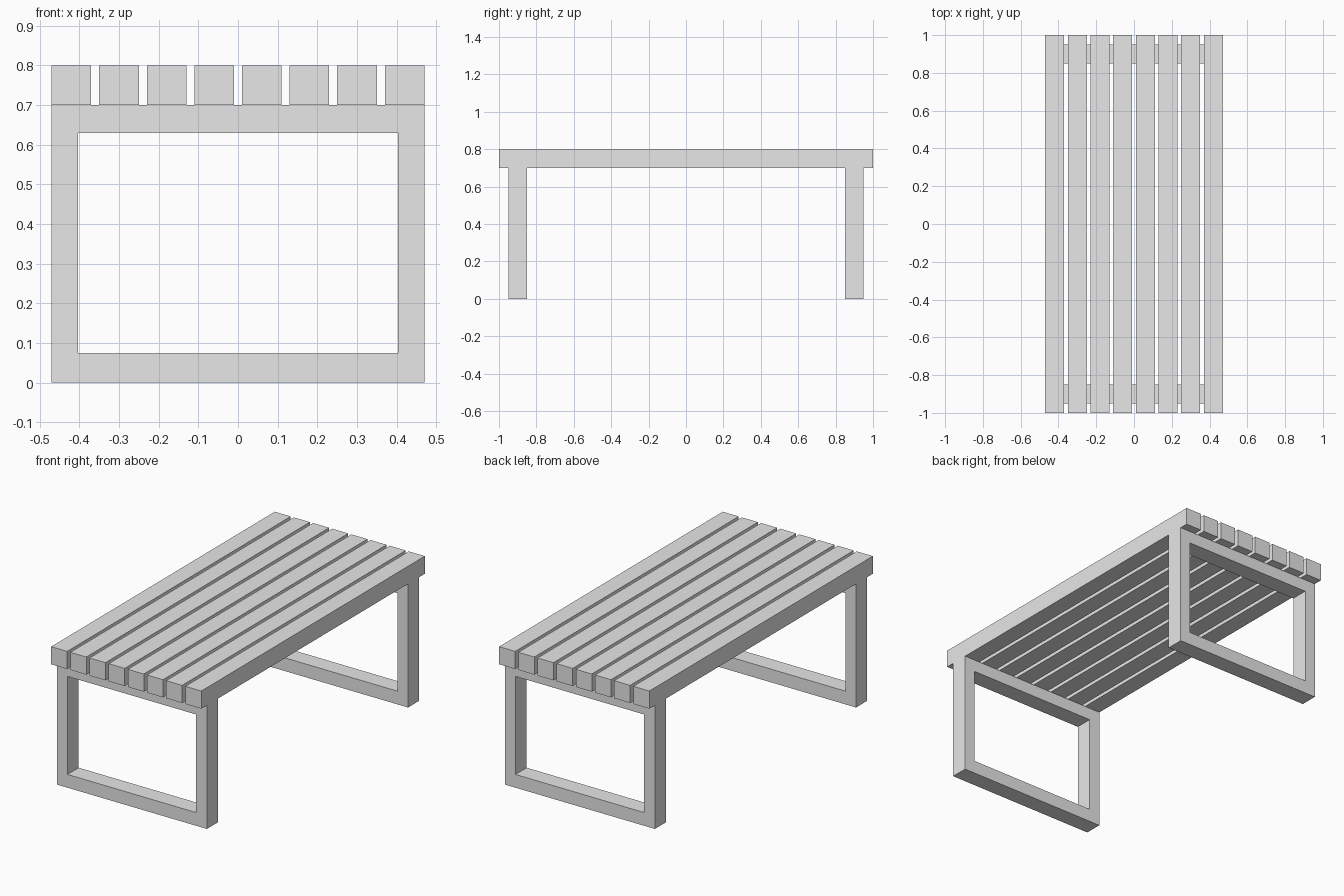
import bpy
import bmesh
from mathutils import Vector

cube = bpy.data.objects.get("Cube")
if cube:
    bpy.data.objects.remove(cube, do_unlink=True)

# Single grey finish
grey = bpy.data.materials.new("plain_grey")
grey.use_nodes = True
grey.diffuse_color = (0.8, 0.8, 0.8, 1)
grey.node_tree.nodes["Principled BSDF"].inputs["Base Color"].default_value = (0.8, 0.8, 0.8, 1)


def add_object(name, bm):
    bmesh.ops.recalc_face_normals(bm, faces=bm.faces[:])
    mesh = bpy.data.meshes.new(name)
    bm.to_mesh(mesh)
    bm.free()
    mesh.materials.append(grey)
    obj = bpy.data.objects.new(name, mesh)
    bpy.context.scene.collection.objects.link(obj)
    return obj


def slat(name, x, width, length, bottom, top):
    bm = bmesh.new()
    bmesh.ops.create_cube(bm, size=1)
    bmesh.ops.scale(bm, vec=(width, length, top - bottom), verts=bm.verts)
    bmesh.ops.translate(bm, vec=(x, 0, (bottom + top) / 2), verts=bm.verts)
    add_object(name, bm)


def leg_frame(name, y, depth):
    """Rectangular ring with an open middle, extruded along y."""
    bm = bmesh.new()

    def ring(half_width, low, high):
        corners = ((-half_width, low), (half_width, low), (half_width, high), (-half_width, high))
        return [bm.verts.new((x, y - depth / 2, z)) for x, z in corners]

    outer = ring(0.47, 0, 0.7)
    inner = ring(0.403, 0.075, 0.63)
    for i in range(4):
        j = (i + 1) % 4
        bm.faces.new((outer[i], outer[j], inner[j], inner[i]))
    result = bmesh.ops.extrude_face_region(bm, geom=bm.faces[:])
    moved = [v for v in result["geom"] if isinstance(v, bmesh.types.BMVert)]
    bmesh.ops.translate(bm, vec=Vector((0, depth, 0)), verts=moved)
    add_object(name, bm)


# Eight evenly spaced slats along the top
COUNT, WIDTH, GAP = 8, 0.1, 0.02
for i in range(COUNT):
    x = (i - (COUNT - 1) / 2) * (WIDTH + GAP)
    slat(f"slat_{i + 1}", x, WIDTH, 2, 0.7, 0.8)

# Leg frames at both ends
leg_frame("front_leg_frame", -0.9, 0.1)
leg_frame("back_leg_frame", 0.9, 0.1)
